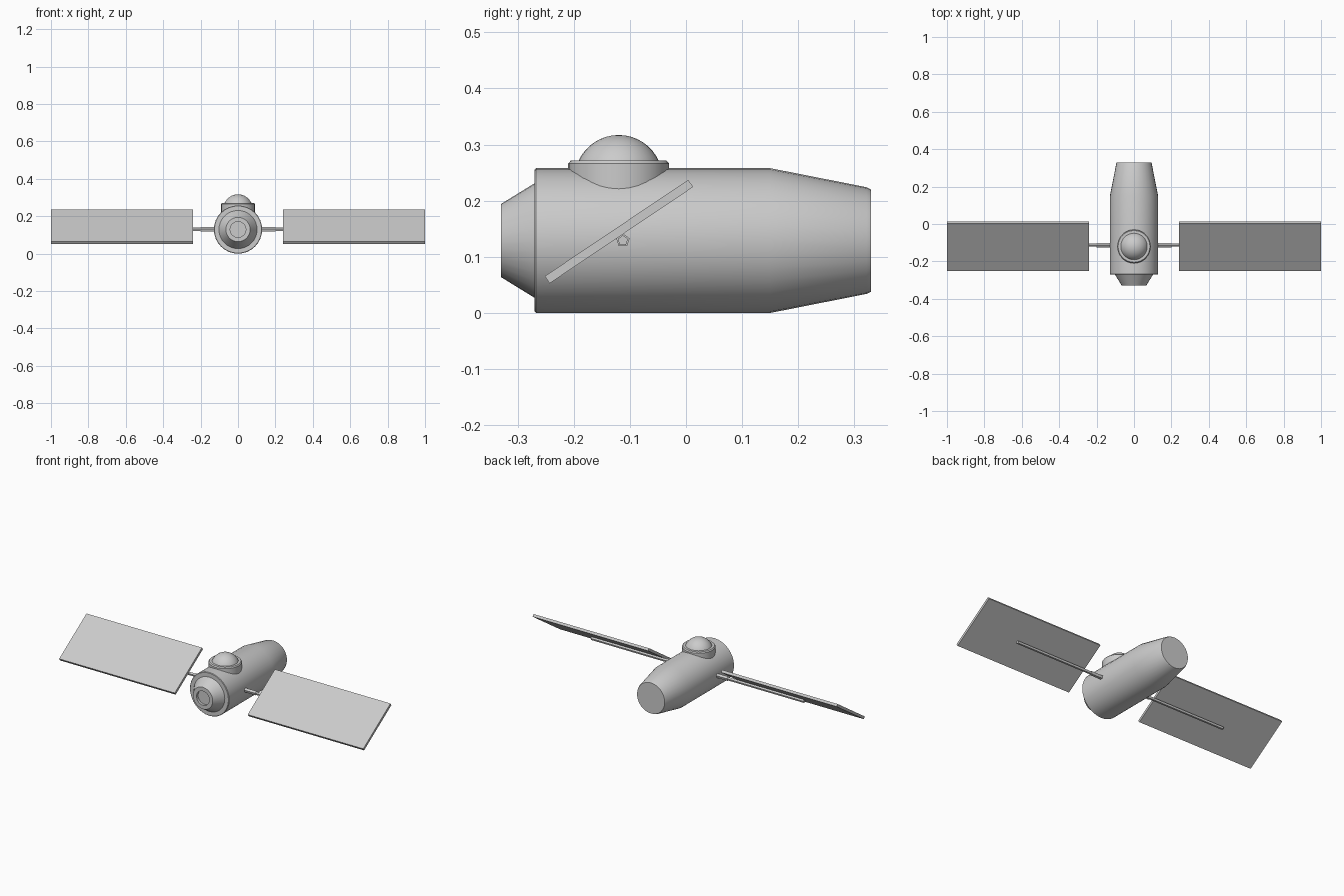
import bpy, bmesh
from math import sin, cos, pi, radians
from mathutils import Matrix, Vector

if "Cube" in bpy.data.objects:
    bpy.data.objects.remove(bpy.data.objects["Cube"])


def finish(name, bm, smooth):
    bmesh.ops.recalc_face_normals(bm, faces=bm.faces)
    me = bpy.data.meshes.new(name)
    bm.to_mesh(me)
    bm.free()
    ob = bpy.data.objects.new(name, me)
    bpy.context.collection.objects.link(ob)
    if smooth:
        bpy.ops.object.select_all(action='DESELECT')
        ob.select_set(True)
        bpy.context.view_layer.objects.active = ob
        bpy.ops.object.shade_smooth_by_angle(angle=radians(30))
    return ob


def lathe(name, profile, origin, axis, side, n=32, phase=0.0, smooth=True):
    """Revolve (radius, distance along axis) points; radius 0 makes a pole."""
    bm = bmesh.new()
    o, a, u = Vector(origin), Vector(axis), Vector(side)
    v = a.cross(u)
    rings = []
    for r, d in profile:
        if r == 0:
            rings.append([bm.verts.new(o + a * d)])
        else:
            rings.append([bm.verts.new(o + a * d + r * (u * cos(t) + v * sin(t)))
                          for t in (phase + 2 * pi * i / n for i in range(n))])
    for p, q in zip(rings, rings[1:]):
        for i in range(n):
            j = (i + 1) % n
            if len(p) == 1:
                bm.faces.new((p[0], q[i], q[j]))
            elif len(q) == 1:
                bm.faces.new((p[i], q[0], p[j]))
            else:
                bm.faces.new((p[i], q[i], q[j], p[j]))
    return finish(name, bm, smooth)


Y, Z = (0, 1, 0), (0, 0, 1)
CZ = 0.129

# Main hull with tapered rear
lathe("hull", [(0, -0.27), (0.126, -0.27), (0.129, -0.267), (0.129, 0.15),
               (0.095, 0.322), (0.091, 0.33), (0, 0.33)], (0, 0, CZ), Y, Z)

# Front docking cone with shallow recessed port
lathe("docking_cone", [(0, -0.26), (0.102, -0.26), (0.102, -0.27), (0.065, -0.33),
                       (0.042, -0.33), (0.042, -0.315), (0, -0.315)],
      (0, 0, CZ), Y, Z)

# Cupola collar and glass dome on top
lathe("dome_collar", [(0, 0.2), (0.09, 0.2), (0.09, 0.266), (0.085, 0.272), (0, 0.272)],
      (0, -0.12, 0), Z, (1, 0, 0))
R, DZ = 0.0786, 0.2385
lathe("dome", [(R * cos(t), DZ + R * sin(t)) for t in
               (radians(15 + 75 * i / 9) for i in range(9))] + [(0, DZ + R)],
      (0, -0.12, 0), Z, (1, 0, 0))

# Solar wings: sleeve, rod and tilted panel on each side
for label, s in (("right", 1), ("left", -1)):
    mount = (0, -0.1125, CZ)
    lathe(label + "_sleeve", [(0, 0.11), (0.0125, 0.11), (0.0125, 0.2), (0, 0.2)],
          mount, (s, 0, 0), Z, n=5, smooth=False)
    lathe(label + "_rod", [(0, 0.19), (0.0095, 0.19), (0.0095, 0.7), (0, 0.7)],
          mount, (s, 0, 0), Z, n=5, smooth=False)
    bm = bmesh.new()
    bmesh.ops.create_cube(bm, size=1, matrix=Matrix.Translation((s * 0.62, -0.1195, 0.145))
                          @ Matrix.Rotation(radians(33.9), 4, 'X')
                          @ Matrix.Diagonal((0.76, 0.308, 0.0155, 1)))
    finish(label + "_solar_panel", bm, False)
